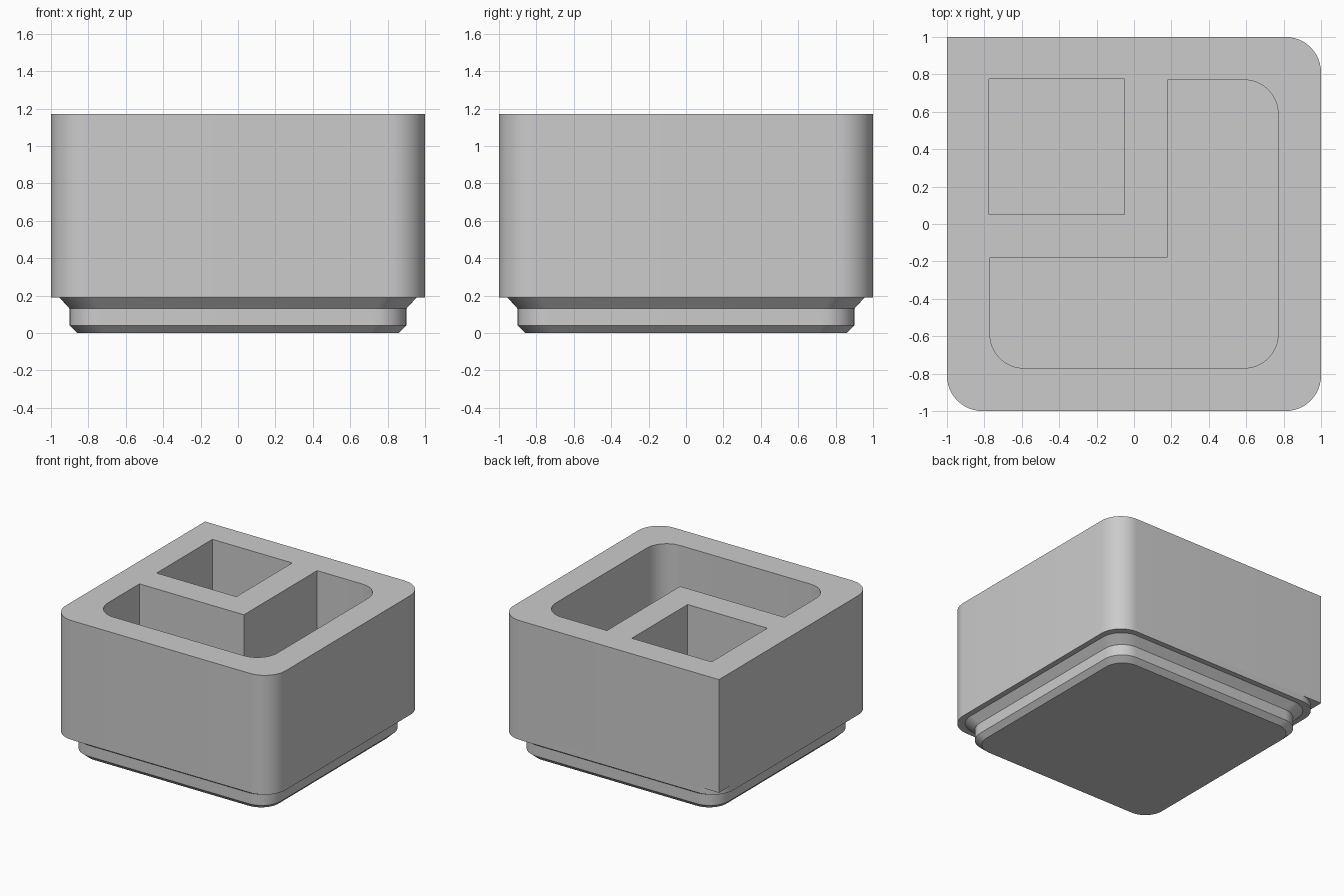
import bpy, bmesh, math
from mathutils import Vector

cube = bpy.data.objects.get("Cube")
if cube:
    bpy.data.objects.remove(cube, do_unlink=True)

grey = bpy.data.materials.new("light_grey")
grey.use_nodes = True
grey.diffuse_color = (0.6, 0.6, 0.6, 1)
grey.node_tree.nodes["Principled BSDF"].inputs["Base Color"].default_value = (0.6, 0.6, 0.6, 1)

TOP = 1.17
FLOOR = 0.33
STEPS = 12


def outline(corners):
    """Right-angled outline from (x, y, radius) corners, each filleted."""
    points = []
    for i, (x, y, r) in enumerate(corners):
        p = Vector((x, y))
        d1 = (Vector(corners[i - 1][:2]) - p).normalized()
        d2 = (Vector(corners[(i + 1) % len(corners)][:2]) - p).normalized()
        centre = p + (d1 + d2) * r
        for k in range(STEPS + 1):
            t = math.pi / 2 * k / STEPS
            points.append(centre - r * (d2 * math.cos(t) + d1 * math.sin(t)))
    return points


def square(half, r, back_corner=None):
    b = r if back_corner is None else back_corner
    return outline([(-half, -half, r), (half, -half, r), (half, half, r), (-half, half, b)])


def loft(name, layers):
    """Closed solid through (outline, height) layers."""
    bm = bmesh.new()
    rings = [[bm.verts.new((p.x, p.y, z)) for p in pts] for pts, z in layers]
    for low, high in zip(rings, rings[1:]):
        for i in range(len(low)):
            bm.faces.new((low[i - 1], low[i], high[i], high[i - 1]))
    bm.faces.new(rings[0][::-1])
    bm.faces.new(rings[-1])
    bmesh.ops.remove_doubles(bm, verts=bm.verts[:], dist=0.0005)
    bmesh.ops.recalc_face_normals(bm, faces=bm.faces[:])
    mesh = bpy.data.meshes.new(name)
    bm.to_mesh(mesh)
    bm.free()
    mesh.materials.append(grey)
    obj = bpy.data.objects.new(name, mesh)
    bpy.context.collection.objects.link(obj)
    return obj


# Stepped foot and bin walls, with one square corner above the foot
bin_body = loft("bin_body", [
    (square(0.86, 0.16), 0),
    (square(0.90, 0.17), 0.04),
    (square(0.90, 0.17), 0.13),
    (square(0.955, 0.18), 0.19),
    (square(1, 0.19), 0.19),
    (square(1, 0.19), 0.24),
    (square(1, 0.19, 0), 0.24),
    (square(1, 0.19, 0), TOP),
])

# Square compartment and L-shaped compartment
square_pocket = outline([(-0.775, 0.05, 0), (-0.05, 0.05, 0), (-0.05, 0.775, 0), (-0.775, 0.775, 0)])
l_pocket = outline([(-0.77, -0.77, 0.18), (0.77, -0.77, 0.18), (0.77, 0.77, 0.18),
                    (0.18, 0.77, 0), (0.18, -0.18, 0), (-0.77, -0.18, 0)])

bpy.ops.object.select_all(action="DESELECT")
bpy.context.view_layer.objects.active = bin_body
bin_body.select_set(True)
for name, pts in (("square_pocket", square_pocket), ("l_pocket", l_pocket)):
    cutter = loft(name, [(pts, FLOOR), (pts, TOP + 0.1)])
    cutter.hide_render = True
    mod = bin_body.modifiers.new(name, "BOOLEAN")
    mod.operation = "DIFFERENCE"
    mod.solver = "EXACT"
    mod.object = cutter
    bpy.ops.object.modifier_apply(modifier=mod.name)
    bpy.data.objects.remove(cutter, do_unlink=True)

bpy.ops.object.shade_smooth_by_angle(angle=math.radians(30))
